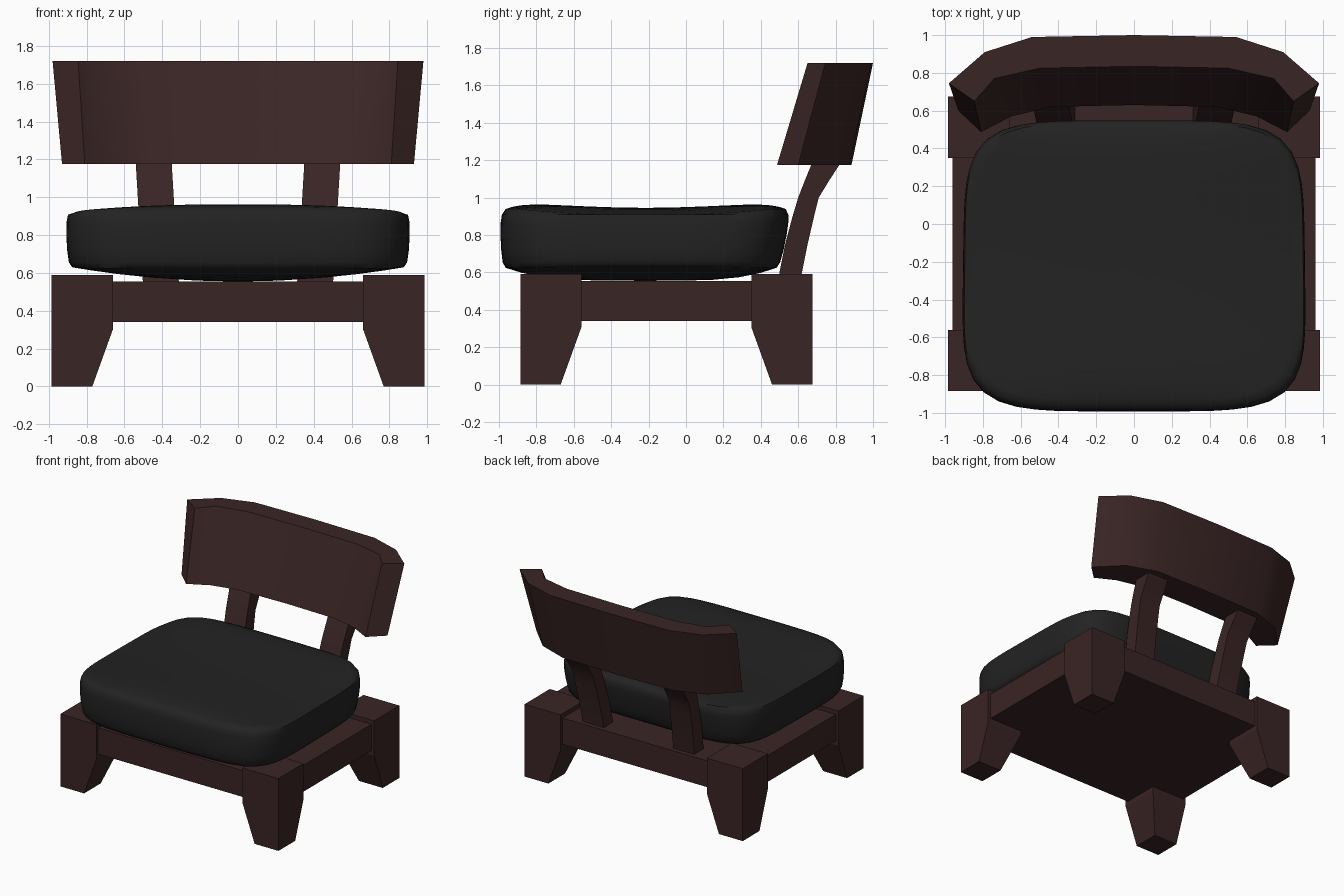
import bpy, bmesh, math

if "Cube" in bpy.data.objects:
    bpy.data.objects.remove(bpy.data.objects["Cube"])


def material(name, rgb):
    m = bpy.data.materials.new(name)
    m.diffuse_color = (*rgb, 1)
    m.use_nodes = True
    m.node_tree.nodes["Principled BSDF"].inputs["Base Color"].default_value = m.diffuse_color
    return m


WOOD = material("dark wood", (0.042, 0.018, 0.018))
FABRIC = material("black fabric", (0.0165, 0.0165, 0.0165))


def loft(name, rings, mat, smooth=None):
    """Skin a stack of closed rings and cap both ends."""
    bm = bmesh.new()
    loops = [[bm.verts.new(p) for p in r] for r in rings]
    n = len(loops[0])
    for a, b in zip(loops, loops[1:]):
        for i in range(n):
            j = (i + 1) % n
            bm.faces.new((a[i], a[j], b[j], b[i]))
    bm.faces.new(loops[0])
    bm.faces.new(loops[-1])
    bmesh.ops.recalc_face_normals(bm, faces=bm.faces)
    me = bpy.data.meshes.new(name)
    bm.to_mesh(me)
    bm.free()
    me.materials.append(mat)
    ob = bpy.data.objects.new(name, me)
    bpy.context.collection.objects.link(ob)
    if smooth:
        bpy.ops.object.select_all(action='DESELECT')
        ob.select_set(True)
        bpy.context.view_layer.objects.active = ob
        bpy.ops.object.shade_smooth_by_angle(angle=math.radians(smooth))
    return ob


def rect(x0, x1, y0, y1, z):
    return [(x0, y0, z), (x1, y0, z), (x1, y1, z), (x0, y1, z)]


# Legs: vertical outer faces, both inner faces taper below z = 0.3
for side, sx in (("left", -1), ("right", 1)):
    for end, y_out, sy in (("front", -0.885, 1), ("back", 0.675, -1)):
        loft(f"{end}_{side}_leg",
             [rect(sx * 0.985, sx * (0.985 - w), y_out, y_out + sy * w, z)
              for z, w in ((0, 0.215), (0.305, 0.325), (0.59, 0.325))], WOOD)

# Seat frame: solid slab slightly inset from the legs
loft("seat_frame", [rect(-0.96, 0.96, -0.86, 0.65, z) for z in (0.34, 0.555)], WOOD)

# Curved back posts: (z, front y, back y)
post = [(0.54, 0.49, 0.61), (0.60, 0.50, 0.62), (0.75, 0.53, 0.65),
        (0.90, 0.57, 0.685), (1.00, 0.60, 0.71), (1.09, 0.635, 0.765),
        (1.175, 0.67, 0.82), (1.27, 0.71, 0.86)]
for side, sx in (("left", -1), ("right", 1)):
    rings = []
    for z, yf, yb in post:
        x = 0.315 + (z - 0.59) * 0.06
        rings.append(rect(sx * x, sx * (x + 0.19), yf, yb, z))
    loft(f"{side}_back_post", rings, WOOD, 30)


# Backrest: curved, leaning board lofted between its lower and upper outline
def outline(front, back, z):
    half = front[::-1] + back                   # centre front -> tip -> centre back
    half = front + back
    other = [(-x, y) for x, y in reversed(half) if x > 0]
    return [(x, y, z) for x, y in half + other]


lower = outline([(0, 0.63), (0.44, 0.62), (0.65, 0.57), (0.81, 0.487)],
                [(0.93, 0.60), (0.74, 0.79), (0.50, 0.875), (0, 0.885)], 1.175)
upper = outline([(0, 0.835), (0.50, 0.825), (0.74, 0.77), (0.845, 0.65)],
                [(0.98, 0.745), (0.79, 0.91), (0.54, 0.99), (0, 1.0)], 1.72)
loft("backrest", [lower, upper], WOOD, 35)


# Cushion: rounded square rings, domed below, crowned and slightly dished above
def cushion_ring(scale, level):
    ring = []
    for i in range(72):
        t = 2 * math.pi * i / 72
        c, s = math.cos(t), math.sin(t)
        r = scale / (abs(c) ** 5 + abs(s) ** 5) ** 0.2
        u, v = r * c, r * s
        if level == "top":
            z = 0.925 + 0.045 * (1 - abs(u) ** 2.5) * (1 - v ** 10) - 0.025 * (1 - v * v) ** 2
        elif level == "bottom":
            z = 0.635 - 0.08 * max(0, 1 - u * u) * (1 - v ** 4)
        else:
            z = level
        x = u * (0.915 - 0.01 * (v + 1))
        y = -0.215 + 0.777 * v - 0.16 * max(0, 0.95 - z) * max(0, v)
        ring.append((x, y, z))
    return ring


rings = [cushion_ring(s, "bottom") for s in (0.02, 0.25, 0.5, 0.7, 0.85, 0.965)]
rings += [cushion_ring(s, z) for s, z in
          ((0.985, 0.655), (0.995, 0.72), (1.0, 0.80), (0.998, 0.87), (0.99, 0.908))]
rings += [cushion_ring(s, "top") for s in
          (0.965, 0.92, 0.86, 0.78, 0.68, 0.55, 0.4, 0.2, 0.02)]
loft("seat_cushion", rings, FABRIC, 50)
